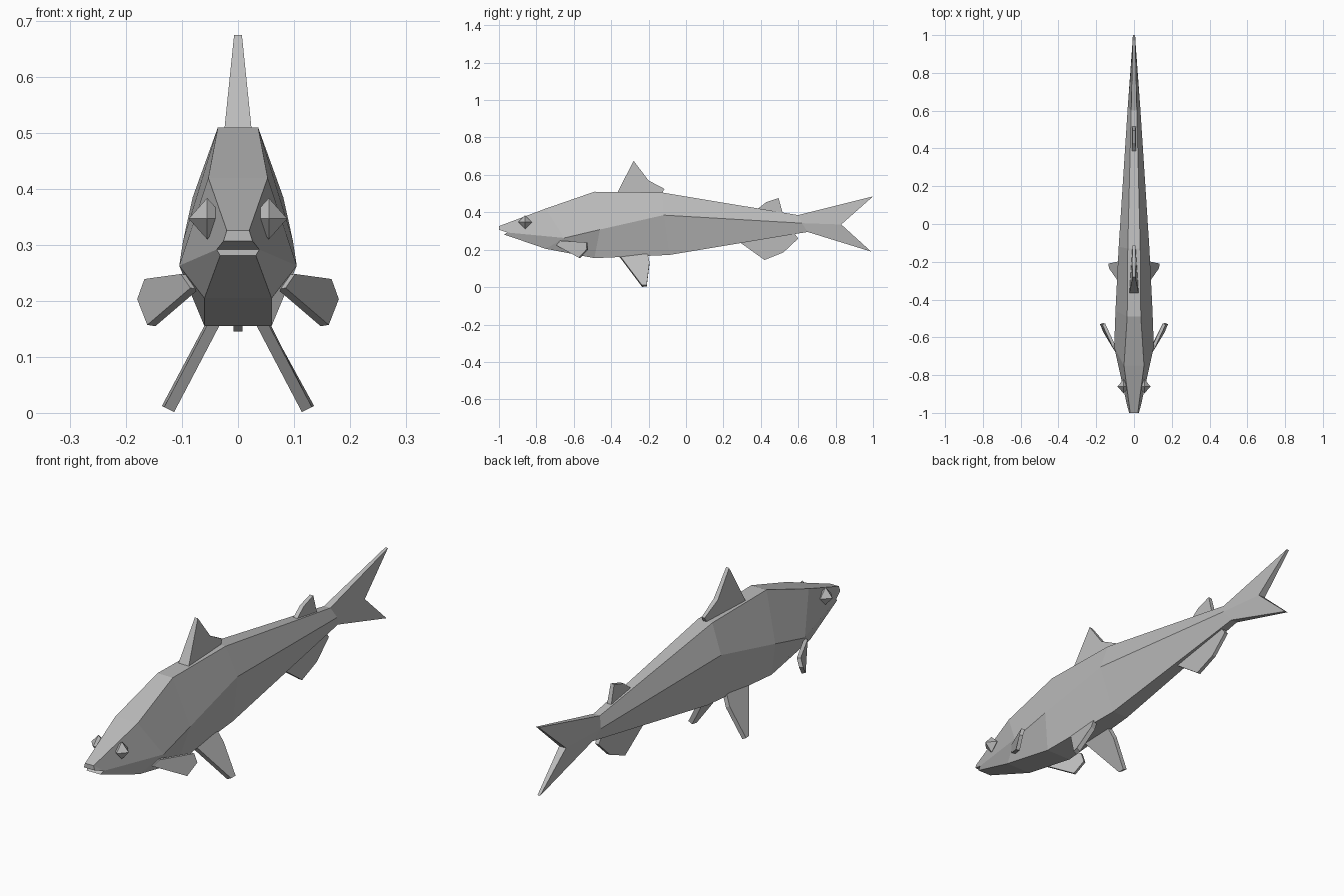
import bpy
import bmesh
from mathutils import Vector

cube = bpy.data.objects.get("Cube")
if cube:
    bpy.data.objects.remove(cube, do_unlink=True)

GREY = (0.5, 0.5, 0.5, 1.0)
grey = bpy.data.materials.new("plain grey")
grey.use_nodes = True
grey.diffuse_color = GREY
grey.node_tree.nodes["Principled BSDF"].inputs["Base Color"].default_value = GREY


def finish(name, bm):
    bmesh.ops.recalc_face_normals(bm, faces=bm.faces)
    mesh = bpy.data.meshes.new(name)
    bm.to_mesh(mesh)
    bm.free()
    mesh.materials.append(grey)
    obj = bpy.data.objects.new(name, mesh)
    bpy.context.collection.objects.link(obj)
    return obj


def slab(name, front, back):
    """Solid plate between two matching outlines."""
    bm = bmesh.new()
    a = [bm.verts.new(p) for p in front]
    b = [bm.verts.new(p) for p in back]
    bm.faces.new(a)
    bm.faces.new(b[::-1])
    n = len(a)
    for i in range(n):
        j = (i + 1) % n
        bm.faces.new((a[i], b[i], b[j], a[j]))
    return finish(name, bm)


def centre_fin(name, outline):
    """Upright fin from (y, z, half thickness) points."""
    slab(name, [(t, y, z) for y, z, t in outline],
         [(-t, y, z) for y, z, t in outline])


def paired_fin(name, outline, normal, half):
    """Side fin thickened along its normal, built on both sides."""
    off = Vector(normal).normalized() * half
    for side, s in (("left", 1), ("right", -1)):
        m = Vector((s, 1, 1))
        slab(f"{side}_{name}", [(Vector(p) + off) * m for p in outline],
             [(Vector(p) - off) * m for p in outline])


# Body and tail: left half rings of top, flank and belly points, nose to tail
rings = [
    ((.020, -1.0, .326), (.038, -.955, .292), (.032, -.972, .281)),
    ((.053, -.75, .420), (.105, -.65, .263), (.060, -.75, .205)),
    ((.036, -.49, .510), (.098, -.46, .308), (.060, -.49, .155)),
    ((.033, -.13, .506), (.081, -.12, .385), (.038, -.09, .172)),
    ((.015, .60, .385), (.033, .62, .342), (.015, .65, .295)),
    ((.006, 1.0, .485), (.016, .83, .335), (.006, .99, .190)),
]
bm = bmesh.new()
left = [[bm.verts.new(p) for p in r] for r in rings]
right = [[bm.verts.new((-x, y, z)) for x, y, z in r] for r in rings]
for i in range(len(rings) - 1):
    for half in (left, right):
        for k in (0, 1):
            bm.faces.new((half[i][k], half[i + 1][k], half[i + 1][k + 1], half[i][k + 1]))
    for k in (0, 2):
        bm.faces.new((left[i][k], right[i][k], right[i + 1][k], left[i + 1][k]))
# Forked tail edge
for k in (0, 1):
    bm.faces.new((left[-1][k], left[-1][k + 1], right[-1][k + 1], right[-1][k]))
# Mouth: overhanging upper lip above a notch and the lower lip
lip = [bm.verts.new((s * .026, -1.0, .307)) for s in (1, -1)]
nl, nr = left[0], right[0]
bm.faces.new((nl[0], nr[0], lip[1], lip[0]))
bm.faces.new((lip[0], lip[1], nr[1], nl[1]))
bm.faces.new((nl[1], nr[1], nr[2], nl[2]))
bm.faces.new((nl[0], lip[0], nl[1]))
bm.faces.new((nr[0], nr[1], lip[1]))
finish("body", bm)

# Fins along the centre line
centre_fin("dorsal_fin", [(-.37, .500, .025), (-.28, .675, .007), (-.20, .570, .010),
                          (-.115, .525, .007), (-.135, .490, .010)])
centre_fin("rear_dorsal_fin", [(.36, .400, .010), (.43, .455, .009),
                               (.495, .476, .008), (.52, .385, .010)])
centre_fin("anal_fin", [(.28, .245, .010), (.42, .145, .008), (.52, .185, .008),
                        (.60, .260, .008), (.57, .300, .010)])

# Paired fins
paired_fin("pelvic_fin", [(.036, -.36, .172), (.123, -.235, .006), (.127, -.210, .008),
                          (.060, -.195, .130), (.040, -.205, .172)], (.89, 0, .46), .010)
paired_fin("pectoral_fin", [(.078, -.69, .222), (.095, -.67, .247), (.160, -.53, .238),
                            (.173, -.527, .202), (.155, -.57, .156)], (.90, -.42, .15), .008)

# Eyes: eight-sided gems
for side, s in (("left", 1), ("right", -1)):
    bm = bmesh.new()
    c = Vector((s * .055, -.86, .347))
    d = (Vector((s * .033, 0, 0)), Vector((0, .037, 0)), Vector((0, 0, .037)))
    px, nx, py, ny, pz, nz = [bm.verts.new(c + f * v) for v in d for f in (1, -1)]
    for a in (px, nx):
        for b in (py, ny):
            for e in (pz, nz):
                bm.faces.new((a, b, e))
    finish(f"{side}_eye", bm)
